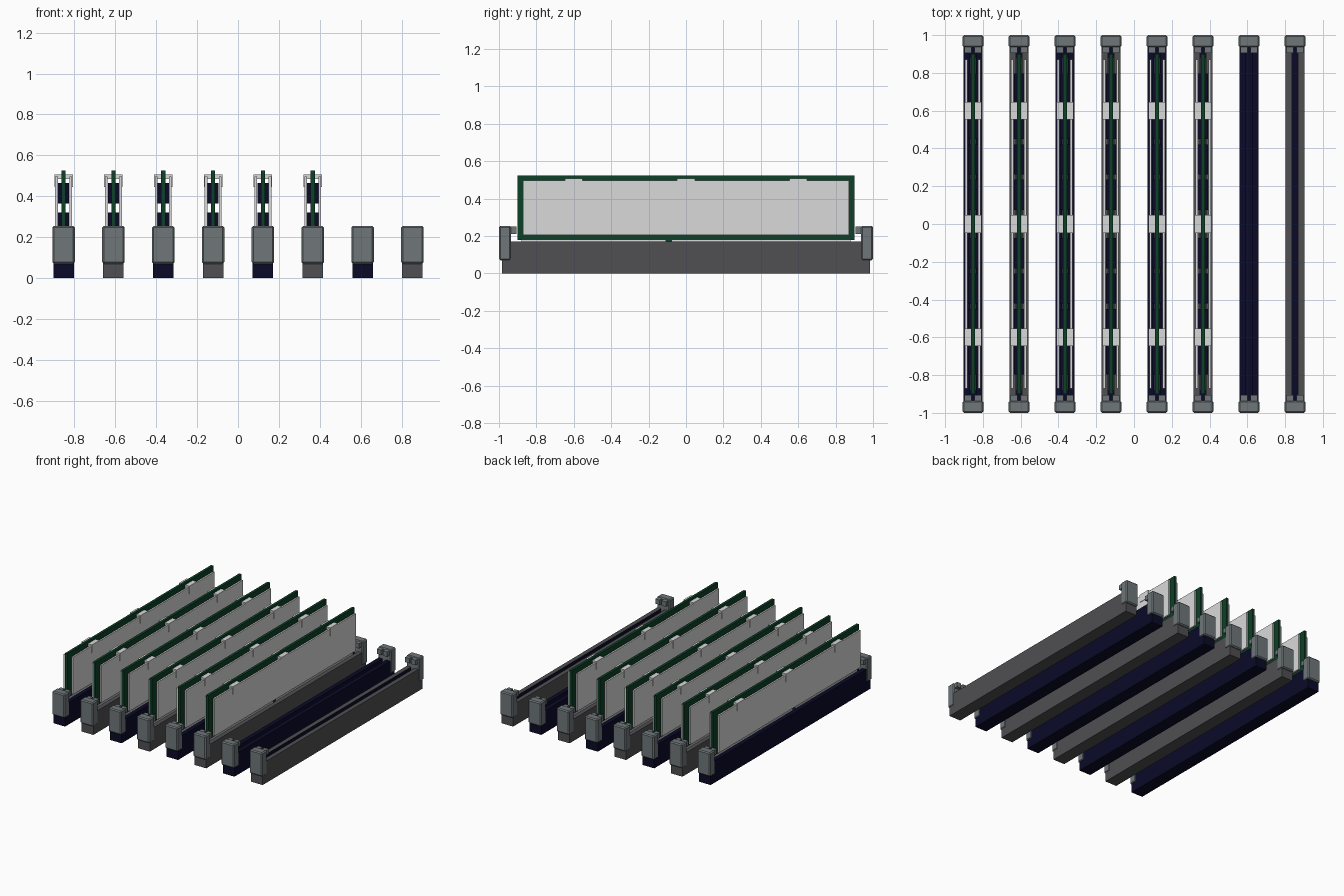
import bpy
import bmesh

cube = bpy.data.objects.get("Cube")
if cube:
    bpy.data.objects.remove(cube, do_unlink=True)


def material(name, r, g, b):
    m = bpy.data.materials.new(name)
    m.use_nodes = True
    m.diffuse_color = (r, g, b, 1)
    bsdf = next(n for n in m.node_tree.nodes if n.type == 'BSDF_PRINCIPLED')
    bsdf.inputs["Base Color"].default_value = (r, g, b, 1)
    return m


NAVY = material("navy plastic", 0.003, 0.003, 0.021)
GREY = material("dark grey plastic", 0.08, 0.078, 0.084)
LATCH = material("slate latch", 0.16, 0.185, 0.195)
GREEN = material("board green", 0.004, 0.052, 0.02)
SILVER = material("silver metal", 0.70, 0.70, 0.70)


def finish(name, bm, mats, bevel=0):
    bmesh.ops.recalc_face_normals(bm, faces=bm.faces[:])
    mesh = bpy.data.meshes.new(name)
    bm.to_mesh(mesh)
    bm.free()
    for m in mats:
        mesh.materials.append(m)
    ob = bpy.data.objects.new(name, mesh)
    bpy.context.collection.objects.link(ob)
    if bevel:
        mod = ob.modifiers.new("Bevel", 'BEVEL')
        mod.width = bevel
        mod.segments = 1
    return ob


def add_box(bm, x, y, z):
    """Add a box spanning the (low, high) pairs x, y and z."""
    verts = bmesh.ops.create_cube(bm, size=1)["verts"]
    for v in verts:
        v.co = [lo + (hi - lo) * (c + 0.5) for c, (lo, hi) in zip(v.co, (x, y, z))]


def boxes(name, x, spans, mat, bevel=0):
    bm = bmesh.new()
    for sx, sy, sz in spans:
        add_box(bm, (x + sx[0], x + sx[1]), sy, sz)
    return finish(name, bm, [mat], bevel)


def mirrored(span):
    return [span, (-span[1], -span[0])]


def slot(x, mat):
    # Grooved socket rail: a U profile swept along y
    half = [(0.05, 0), (0.05, 0.17), (0.016, 0.17), (0.016, 0.09)]
    profile = half + [(-px, pz) for px, pz in reversed(half)]
    bm = bmesh.new()
    rings = [[bm.verts.new((x + px, y, pz)) for px, pz in profile] for y in (-0.985, 0.985)]
    n = len(profile)
    for i in range(n):
        j = (i + 1) % n
        bm.faces.new((rings[0][i], rings[0][j], rings[1][j], rings[1][i]))
    for ring in rings:
        bm.faces.new(ring)
    # Groove faces are navy
    for f in bm.faces:
        c = f.calc_center_median()
        if abs(c.x - x) < 0.02 and c.z > 0.08 and len(f.verts) == 4:
            f.material_index = 1
    finish("slot_rail", bm, [mat, NAVY])
    # End latches with gripping prongs
    for side, (outer, inner) in {"front": ((-1, -0.935), (-0.94, -0.905)),
                                 "back": ((0.935, 1), (0.905, 0.94))}.items():
        boxes(side + "_latch", x, [((-0.055, 0.055), outer, (0.07, 0.255))], LATCH, 0.008)
        boxes(side + "_latch_prongs", x,
              [(sx, inner, (0.212, 0.25)) for sx in mirrored((0.008, 0.045))], LATCH)


def module(x):
    # Circuit board, key tab and edge contacts
    boxes("circuit_board", x, [((-0.01, 0.01), (-0.9, 0.9), (0.18, 0.525)),
                               ((-0.014, 0.014), (-0.11, -0.075), (0.12, 0.19))], GREEN)
    boxes("edge_contacts", x, [((-0.013, 0.013), (-0.88, -0.11), (0.12, 0.18)),
                               ((-0.013, 0.013), (-0.075, 0.88), (0.12, 0.18))], SILVER)
    # Two rows of chips on each face
    chips = []
    for sx in mirrored((0.01, 0.027)):
        for k in range(4):
            c = 0.155 + 0.187 * k
            for sy in mirrored((c - 0.08, c + 0.08)):
                for sz in ((0.225, 0.32), (0.365, 0.465)):
                    chips.append((sx, sy, sz))
    boxes("memory_chips", x, chips, NAVY)
    # Heat spreader plates
    boxes("heat_spreader", x, [(sx, (-0.872, 0.872), (0.205, 0.497))
                               for sx in mirrored((0.028, 0.041))], SILVER)
    # Spring clips hooked over the plates
    clips = []
    for c in (-0.6, 0, 0.6):
        sy = (c - 0.047, c + 0.047)
        for sx in mirrored((0.01, 0.045)):
            clips.append((sx, sy, (0.485, 0.507)))
        for sx in mirrored((0.04, 0.045)):
            clips.append((sx, sy, (0.445, 0.49)))
    boxes("spreader_clips", x, clips, SILVER)


for i in range(8):
    x = (i - 3.5) * 0.2437
    slot(x, GREY if i % 2 else NAVY)
    if i < 6:
        module(x)
